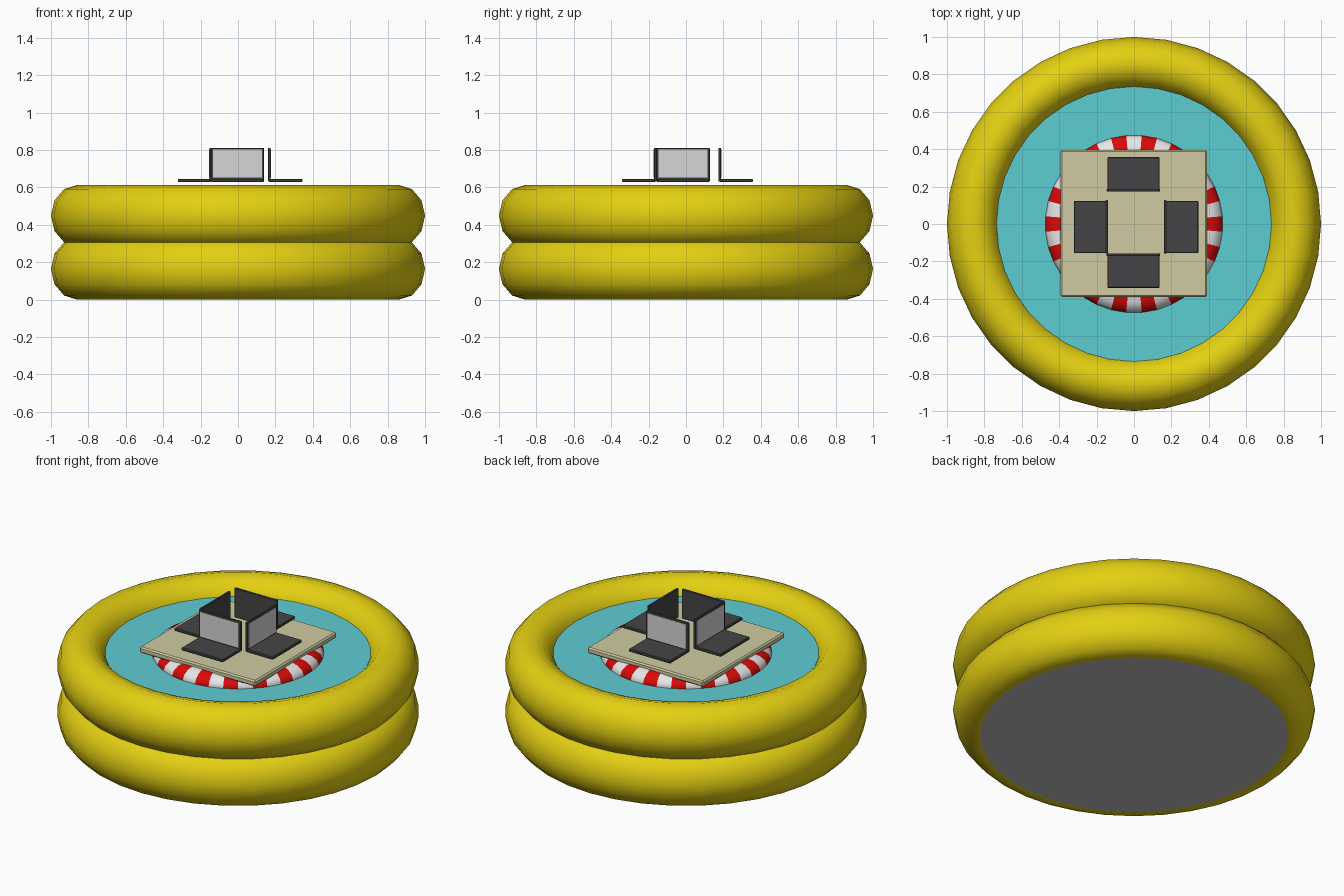
import bpy, bmesh, math
from mathutils import Matrix, Vector

if "Cube" in bpy.data.objects:
    bpy.data.objects.remove(bpy.data.objects["Cube"])


def material(name, r, g, b):
    m = bpy.data.materials.new(name)
    m.diffuse_color = (r, g, b, 1)
    m.use_nodes = True
    m.node_tree.nodes["Principled BSDF"].inputs["Base Color"].default_value = m.diffuse_color
    return m


YELLOW = material("yellow_vinyl", .78, .63, .006)
WATER = material("water_blue", .11, .61, .65)
GREY = material("floor_grey", .52, .52, .52)
TAN = material("deck_tan", .63, .60, .36)
RED = material("buoy_red", .70, .003, .003)
WHITE = material("buoy_white", .80, .80, .80)
DARK = material("seat_dark", .06, .06, .063)
PANEL = material("panel_light_grey", .67, .67, .67)


def finish(bm, name, mats, smooth=False):
    bmesh.ops.recalc_face_normals(bm, faces=bm.faces)
    me = bpy.data.meshes.new(name)
    bm.to_mesh(me)
    bm.free()
    for m in mats:
        me.materials.append(m)
    for p in me.polygons:
        p.use_smooth = smooth
    ob = bpy.data.objects.new(name, me)
    bpy.context.collection.objects.link(ob)
    return ob


def ring(name, radius, rx, rz, z, mats, sides=12, segs=36, phase=0.0):
    """Ring with an oval section; segments alternate through the materials."""
    bm = bmesh.new()
    loops = []
    for i in range(segs):
        a = 2 * math.pi * i / segs + phase
        loop = []
        for j in range(sides):
            t = 2 * math.pi * j / sides
            d = radius + rx * math.cos(t)
            loop.append(bm.verts.new((d * math.cos(a), d * math.sin(a), z + rz * math.sin(t))))
        loops.append(loop)
    for i in range(segs):
        p, q = loops[i], loops[(i + 1) % segs]
        for j in range(sides):
            k = (j + 1) % sides
            f = bm.faces.new((p[j], q[j], q[k], p[k]))
            f.material_index = i % len(mats)
    return finish(bm, name, mats, True)


def disc(name, radius, z, mat, up=True):
    bm = bmesh.new()
    bmesh.ops.create_circle(bm, cap_ends=True, segments=36, radius=radius,
                            matrix=Matrix.Translation((0, 0, z)))
    ob = finish(bm, name, [mat])
    if (ob.data.polygons[0].normal.z > 0) != up:
        ob.data.flip_normals()
    return ob


def box(name, lo, hi, mat, matrix=Matrix(), bevel=0.0):
    lo, hi = Vector(lo), Vector(hi)
    bm = bmesh.new()
    bmesh.ops.create_cube(bm, size=1, matrix=Matrix.Translation((lo + hi) / 2)
                          @ Matrix.Diagonal((*(hi - lo), 1)))
    if bevel:
        bmesh.ops.bevel(bm, geom=bm.edges[:], offset=bevel, segments=1, affect='EDGES')
    bm.transform(matrix)
    return finish(bm, name, [mat])


# Pool: two stacked inflated tubes, floor and water surface
for label, z in (("lower", .164), ("upper", .449)):
    ring(label + "_pool_tube", .86, .14, .164, z, [YELLOW])
disc("pool_floor", .866, .003, GREY, up=False)
disc("water_surface", .735, .522, WATER)

# Striped buoy floating under the deck
ring("striped_buoy", .385, .09, .058, .522, [RED, WHITE], phase=math.radians(-5))

# Square deck
box("deck", (-.393, -.39, .565), (.39, .395, .602), TAN, bevel=.008)

# Four seats, back to back, facing outwards
placements = (("front", 0, -.003, 0), ("right", 90, .002, -.016),
              ("back", 180, -.003, .015), ("left", 270, .02, -.016))
for label, angle, cx, cy in placements:
    m = Matrix.Translation((cx, cy, 0)) @ Matrix.Rotation(math.radians(angle), 4, 'Z')
    box(label + "_seat_pad", (-.14, -.342, .628), (.14, -.165, .646), DARK, m, .004)
    box(label + "_seat_back", (-.143, -.172, .632), (.143, -.158, .812), DARK, m, .003)
    box(label + "_seat_panel", (-.13, -.175, .652), (.13, -.171, .802), PANEL, m)
